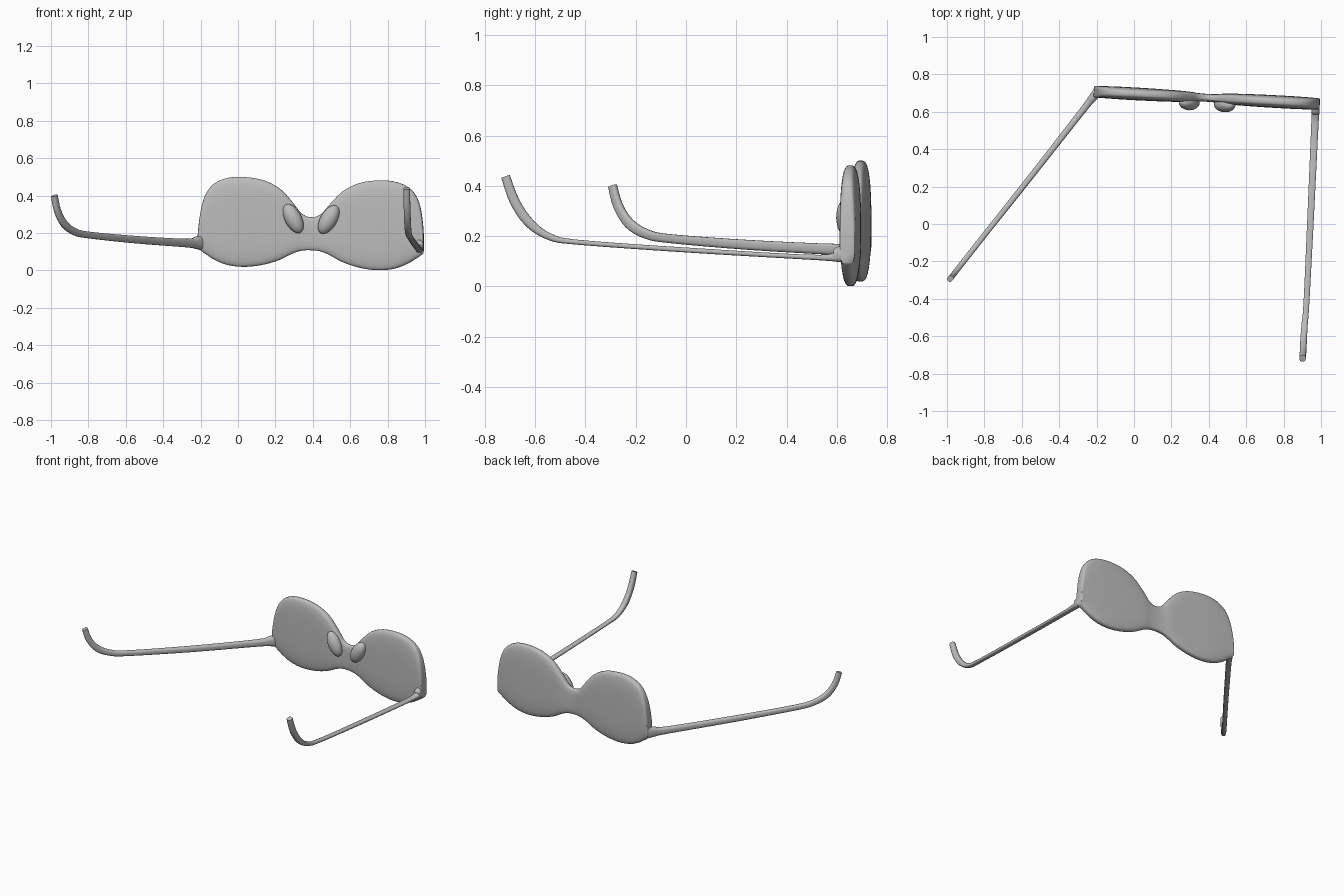
import bpy, bmesh, math
from mathutils import Vector, Matrix

cube = bpy.data.objects.get("Cube")
if cube:
    bpy.data.objects.remove(cube)

grey = bpy.data.materials.new("soft grey")
grey.use_nodes = True
grey.diffuse_color = (0.5, 0.5, 0.5, 1)
grey.node_tree.nodes["Principled BSDF"].inputs["Base Color"].default_value = grey.diffuse_color


def finish(name, bm, matrix, angle):
    bmesh.ops.recalc_face_normals(bm, faces=bm.faces)
    mesh = bpy.data.meshes.new(name)
    bm.to_mesh(mesh)
    bm.free()
    mesh.materials.append(grey)
    ob = bpy.data.objects.new(name, mesh)
    ob.matrix_world = matrix
    bpy.context.collection.objects.link(ob)
    bpy.ops.object.select_all(action='DESELECT')
    ob.select_set(True)
    bpy.context.view_layer.objects.active = ob
    bpy.ops.object.shade_smooth_by_angle(angle=math.radians(angle))
    return ob


def spline(items, steps):
    """Catmull-Rom through stations, each a tuple of vectors."""
    out = []
    last = len(items) - 1
    for i in range(last):
        quad = [items[max(0, min(last, i + k))] for k in (-1, 0, 1, 2)]
        for s in range(steps):
            t = s / steps
            out.append(tuple(
                0.5 * (2 * b + (c - a) * t + (2 * a - 5 * b + 4 * c - d) * t ** 2
                       + (3 * b - a - 3 * c + d) * t ** 3)
                for a, b, c, d in zip(*quad)))
    out.append(items[-1])
    return out


def loft(name, stations, sides, power, steps, matrix=Matrix(), angle=50):
    """Skin superellipse sections given as (centre, up half, side half)."""
    bm = bmesh.new()
    rings = []
    for centre, up, side in spline(stations, steps):
        ring = []
        for k in range(sides):
            a = math.tau * (k + 0.5) / sides
            c, s = math.cos(a), math.sin(a)
            p = math.copysign(abs(c) ** (2 / power), c)
            q = math.copysign(abs(s) ** (2 / power), s)
            ring.append(bm.verts.new(centre + up * p + side * q))
        rings.append(ring)
    for r0, r1 in zip(rings, rings[1:]):
        for k in range(sides):
            n = (k + 1) % sides
            bm.faces.new((r0[k], r0[n], r1[n], r1[k]))
    bm.faces.new(rings[0])
    bm.faces.new(rings[-1])
    return finish(name, bm, matrix, angle)


# Lens front: half outline as (distance from bridge, top, bottom, half thickness)
front_pose = (Matrix.Translation((0.385, 0.675, 0))
              @ Matrix.Rotation(-0.055, 4, 'Z') @ Matrix.Rotation(0.025, 4, 'Y'))
half = [(0, .285, .108, .021), (.05, .302, .104, .023), (.10, .36, .086, .028),
        (.17, .432, .05, .031), (.26, .476, .022, .033), (.36, .491, .01, .034),
        (.45, .485, .02, .034), (.52, .455, .048, .033), (.56, .41, .073, .032),
        (.585, .345, .09, .031), (.60, .25, .102, .030), (.605, .18, .108, .026)]
outline = [(-u, t, b, w) for u, t, b, w in reversed(half[1:])] + half
loft("lens_front",
     [(Vector((u, 0, (t + b) / 2)), Vector((0, 0, (t - b) / 2)), Vector((0, w, 0)))
      for u, t, b, w in outline],
     sides=40, power=3.4, steps=4, matrix=front_pose, angle=60)

# Nose pads: flattened bumps leaning outward on the wearer's side
for label, s in (("left", 1), ("right", -1)):
    bm = bmesh.new()
    bmesh.ops.create_uvsphere(bm, u_segments=20, v_segments=12, radius=1)
    pose = (front_pose @ Matrix.Translation((s * 0.095, -0.032, 0.275))
            @ Matrix.Rotation(s * 0.5, 4, 'Y') @ Matrix.Diagonal((0.045, 0.04, 0.085, 1)))
    bm.transform(pose)
    finish(label + "_nose_pad", bm, Matrix(), 60)


# Temple arms: swept along a path of (x, y, z, half width, half height)
def temple(name, path):
    pts = [Vector(p[:3]) for p in path]
    stations = []
    for i, p in enumerate(path):
        tangent = (pts[min(i + 1, len(pts) - 1)] - pts[max(i - 1, 0)]).normalized()
        heading = pts[3] - pts[0]
        side = Vector((heading.y, -heading.x, 0)).normalized()
        up = side.cross(tangent).normalized()
        stations.append((pts[i], up * p[4], side * p[3]))
    loft(name, stations, sides=12, power=3, steps=4)


temple("left_temple", [
    (.968, .645, .135, .022, .04), (.970, .595, .125, .022, .028),
    (.967, .53, .115, .02, .011), (.945, .05, .142, .018, .010),
    (.922, -.42, .175, .016, .010), (.912, -.54, .197, .017, .014),
    (.907, -.62, .25, .018, .019), (.904, -.68, .335, .018, .020),
    (.902, -.718, .438, .017, .018)])
temple("right_temple", [
    (-.195, .705, .15, .026, .042), (-.225, .67, .148, .022, .032),
    (-.28, .60, .147, .018, .023), (-.55, .255, .165, .016, .020),
    (-.80, -.06, .190, .015, .018), (-.875, -.155, .208, .015, .019),
    (-.93, -.225, .25, .015, .021), (-.965, -.27, .32, .015, .020),
    (-.982, -.292, .40, .015, .018)])
